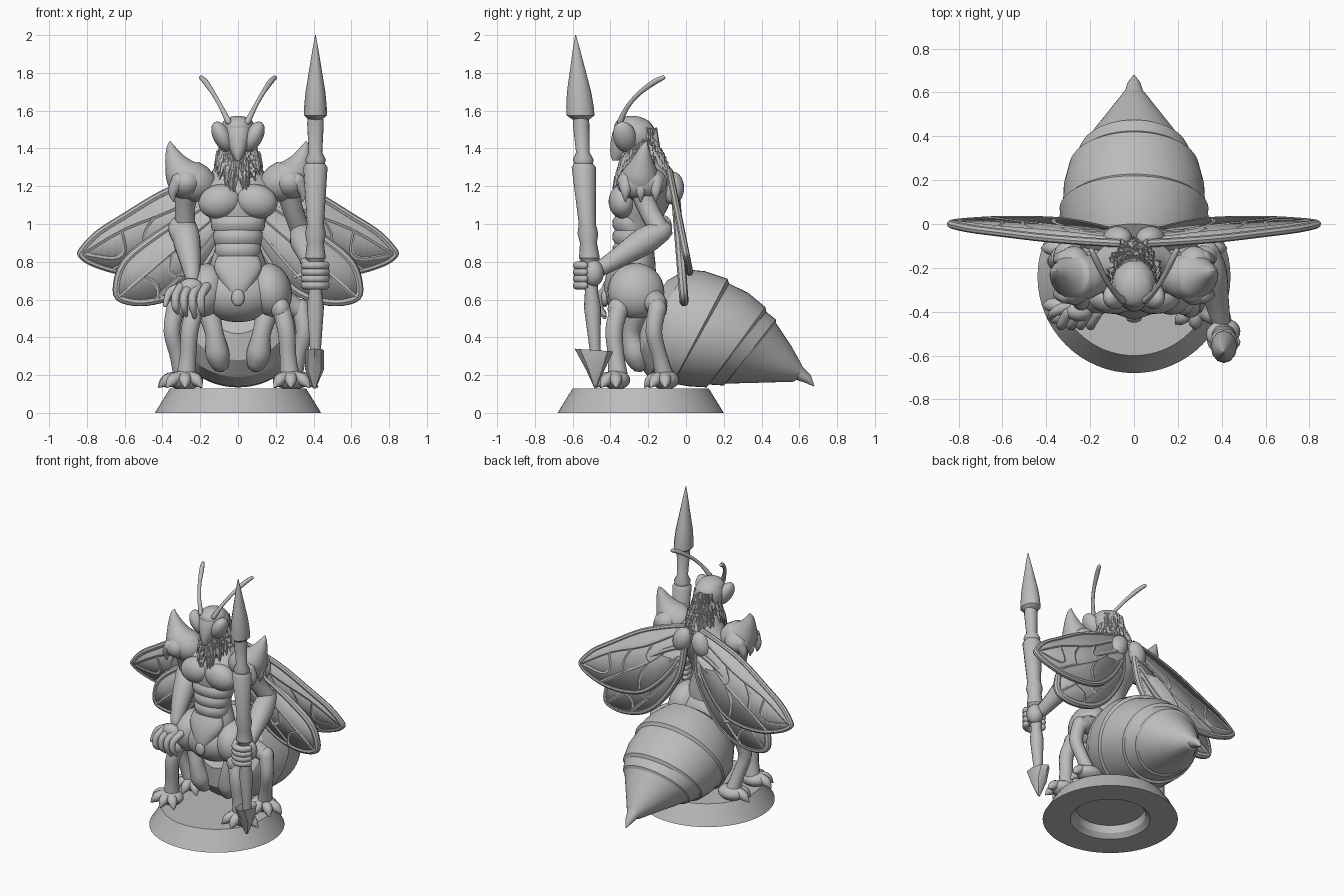
import bpy
import bmesh
import math
import random
from mathutils import Vector, Matrix, Euler

random.seed(4)
default_cube = bpy.data.objects.get("Cube")
if default_cube:
    bpy.data.objects.remove(default_cube, do_unlink=True)

grey = bpy.data.materials.new("plain grey")
grey.use_nodes = True
grey.diffuse_color = (0.5, 0.5, 0.5, 1)
grey.node_tree.nodes["Principled BSDF"].inputs["Base Color"].default_value = (0.5, 0.5, 0.5, 1)


def finish(name, bm, angle=40):
    bmesh.ops.recalc_face_normals(bm, faces=bm.faces)
    mesh = bpy.data.meshes.new(name)
    bm.to_mesh(mesh)
    bm.free()
    mesh.materials.append(grey)
    for poly in mesh.polygons:
        poly.use_smooth = True
    mesh.set_sharp_from_angle(angle=math.radians(angle))
    obj = bpy.data.objects.new(name, mesh)
    bpy.context.collection.objects.link(obj)
    return obj


def blob(name, loc, size, rot=(0, 0, 0)):
    """Ellipsoid with rotation in degrees."""
    bm = bmesh.new()
    turn = Euler([math.radians(a) for a in rot])
    bmesh.ops.create_uvsphere(bm, u_segments=24, v_segments=14, radius=1,
                              matrix=Matrix.LocRotScale(Vector(loc), turn, Vector(size)))
    return finish(name, bm)


def spline(pts, steps):
    """Catmull-Rom through tuples of any length."""
    out = []
    for i in range(len(pts) - 1):
        a, b, c, d = (pts[max(0, min(len(pts) - 1, i + k))] for k in (-1, 0, 1, 2))
        for s in range(steps):
            t = s / steps
            out.append(tuple(q + t / 2 * (r - p + t * (2 * p - 5 * q + 4 * r - e + t * (3 * (q - r) + e - p)))
                             for p, q, r, e in zip(a, b, c, d)))
    return out + [tuple(pts[-1])]


def skin(name, rings, angle=40):
    bm = bmesh.new()
    loops = [[bm.verts.new(p) for p in ring] for ring in rings]
    n = len(loops[0])
    for low, high in zip(loops, loops[1:]):
        for i in range(n):
            j = (i + 1) % n
            bm.faces.new((low[i], low[j], high[j], high[i]))
    bm.faces.new(loops[0])
    bm.faces.new(loops[-1])
    return finish(name, bm, angle)


def loft(name, rows, steps=1, sides=32, x=0, angle=40):
    """Rows give front y and z, back y and z, and half width."""
    rings = []
    for ya, za, yb, zb, w in spline(rows, steps):
        rings.append([(x + w * math.cos(t), (ya + yb) / 2 + (ya - yb) / 2 * math.sin(t),
                       (za + zb) / 2 + (za - zb) / 2 * math.sin(t))
                      for t in (math.tau * k / sides for k in range(sides))])
    return skin(name, rings, angle)


def tube(name, pts, steps=4, sides=12, rounded=True):
    """Tapered limb along points (x, y, z, radius) with rounded ends."""
    path = [(Vector(p[:3]), p[3]) for p in spline(pts, steps)]
    if rounded:
        for _ in range(2):
            (p, r), q = path[0], path[1][0]
            d = (p - q).normalized()
            path = [(p + d * r * 0.9, r * 0.1), (p + d * r * 0.6, r * 0.7)] + path
            path.reverse()
    side = None
    rings = []
    for i, (p, r) in enumerate(path):
        d = (path[min(i + 1, len(path) - 1)][0] - path[max(i - 1, 0)][0]).normalized()
        if side is None:
            side = d.orthogonal()
        side = (side - d * side.dot(d)).normalized()
        other = d.cross(side)
        rings.append([p + r * (side * math.cos(t) + other * math.sin(t))
                      for t in (math.tau * k / sides for k in range(sides))])
    return skin(name, rings)


# Round stand with a hollow underside
stand = [(0.22, 0.08), (0.23, 0.03), (0.26, 0.0), (0.44, 0.0), (0.36, 0.13)]
loft("stand", [(-0.24 - r, z, -0.24 + r, z, r) for r, z in stand], sides=64, angle=25)

# Ringed abdomen ending in a sting
loft("abdomen", [
    (-.1, .7, -.28, .42, .15), (0, .76, -.27, .28, .27), (.1, .75, -.2, .19, .32),
    (.22, .71, -.08, .14, .34), (.228, .685, -.07, .155, .325), (.33, .635, .02, .14, .32),
    (.42, .56, .11, .135, .295), (.425, .535, .12, .15, .28), (.475, .495, .2, .145, .245),
    (.477, .475, .21, .155, .23), (.56, .35, .4, .16, .13), (.61, .26, .57, .165, .055),
    (.62, .24, .585, .175, .042), (.66, .2, .63, .16, .028), (.68, .145, .675, .14, .004)],
    sides=48, angle=25)

# Torso, chest and belly plates
loft("torso", [
    (-.34, .55, -.16, .55, .12), (-.38, .76, -.16, .76, .15), (-.36, .9, -.17, .9, .115),
    (-.37, 1.0, -.14, 1.0, .14), (-.38, 1.1, -.09, 1.1, .185), (-.36, 1.2, -.06, 1.2, .2),
    (-.32, 1.27, -.08, 1.27, .14), (-.32, 1.42, -.17, 1.42, .08)], steps=4)
blob("pelvis", (0, -.27, .63), (.21, .155, .15))
for top, wide in ((1.04, .143), (.97, .13), (.9, .123)):
    loft("belly_plate", [(-.375, top, -.2, top, wide - .005), (-.388, top - .02, -.2, top - .02, wide),
                         (-.39, top - .05, -.2, top - .05, wide), (-.375, top - .075, -.2, top - .075, wide - .007)])
loft("belly_shield", [(-.42, .58, -.36, .58, .02), (-.435, .66, -.33, .66, .07),
                      (-.415, .76, -.3, .76, .125), (-.38, .83, -.3, .83, .11)], steps=3)
blob("belly_gem", (0, -.43, .61), (.035, .02, .045))

# Head
blob("skull", (0, -.27, 1.47), (.1, .11, .1))
blob("brow", (0, -.285, 1.515), (.088, .095, .058))
loft("face", [(-.365, 1.54, -.3, 1.54, .06), (-.39, 1.48, -.3, 1.48, .06), (-.4, 1.42, -.3, 1.41, .05),
              (-.4, 1.37, -.32, 1.36, .03), (-.39, 1.335, -.36, 1.335, .01)], steps=3)

# Neck fur, with a pointed bib in front
fur = bmesh.new()
blob("fur_bib", (0, -.3, 1.3), (.09, .05, .1))
for _ in range(520):
    turn = random.uniform(0, math.tau)
    out = Vector((math.cos(turn), math.sin(turn), 0))
    front = out.y < 0
    z = random.uniform(1.2, 1.41 if front else 1.47)
    reach = 0.08 + max(0, 1.42 - z) * (0.3 if front else 0.45)
    if abs(out.x * reach) > (z - 1.14) * 0.7:
        continue
    aim = (out * 0.35 + Vector((0, 0, -1))).to_track_quat('Z', 'Y')
    spot = Vector((0, -.235, z)) + out * reach
    bmesh.ops.create_cone(fur, cap_ends=True, segments=5, radius1=0.016, radius2=0.001, depth=0.08,
                          matrix=Matrix.LocRotScale(spot, aim, None))
finish("neck_fur", fur)


def wing(name, outline, base, lean, thickness, veins, s):
    """Leaning membrane with a raised rim and veins."""
    def place(x, z):
        return (s * x, base + (0.84 - z) * lean, z)
    edge = spline(outline + outline[:1], 4)
    bm = bmesh.new()
    bm.faces.new([bm.verts.new(place(*p)) for p in edge[:-1]])
    bmesh.ops.triangulate(bm, faces=bm.faces)
    membrane = finish(name, bm)
    thick = membrane.modifiers.new("thickness", 'SOLIDIFY')
    thick.thickness = thickness
    thick.offset = 0
    radius = thickness / 2 + 0.004
    tube(name + "_rim", [place(*p) + (radius,) for p in edge], 1, 8, False)
    for vein in veins:
        tube(name + "_vein", [place(*p) + (radius,) for p in vein], 3, 8)


fore = [(.06, 1.28), (.2, 1.24), (.4, 1.16), (.6, 1.04), (.74, .95), (.825, .86), (.825, .83),
        (.76, .79), (.62, .75), (.45, .75), (.3, .8), (.15, .95), (.06, 1.12)]
fore_veins = [[(.08, 1.24), (.35, 1.08), (.6, .98), (.82, .85)], [(.08, 1.18), (.3, .98), (.5, .86), (.66, .76)],
              [(.45, 1.04), (.5, .95), (.5, .86)], [(.62, .97), (.6, .86), (.66, .82), (.8, .84)],
              [(.3, 1.1), (.33, 1.02), (.3, .98)], [(.3, .98), (.36, .88), (.36, .79)]]
hind = [(.05, 1.15), (.2, 1.08), (.45, .92), (.6, .79), (.64, .65), (.6, .6),
        (.48, .59), (.33, .635), (.2, .75), (.08, .95)]
hind_veins = [[(.08, 1.08), (.35, .85), (.62, .62)], [(.08, 1.0), (.28, .76), (.44, .6)],
              [(.35, .85), (.36, .75), (.3, .72)], [(.5, .72), (.43, .68), (.42, .6)]]

for s in (-1, 1):
    side = "left_" if s > 0 else "right_"
    # Face features and antennae
    blob(side + "eye", (s * .083, -.325, 1.462), (.048, .062, .088), (12, s * 28, 0))
    tube(side + "antenna", [(s * .05, -.35, 1.54, .017), (s * .09, -.31, 1.62, .012), (s * .13, -.25, 1.69, .012),
                            (s * .17, -.17, 1.75, .015), (s * .195, -.12, 1.775, .012)])
    # Wings
    wing(side + "forewing", fore, 0, .2, .03, fore_veins, s)
    wing(side + "hindwing", hind, -.03, .08, .04, hind_veins, s)
    blob(side + "wing_root", (s * .075, -.07, 1.19), (.065, .06, .09), (0, s * -20, 0))
    # Chest and horned shoulder guard
    blob(side + "breast", (s * .095, -.335, 1.12), (.115, .075, .09), (0, s * 12, 0))
    tube(side + "shoulder_horn", [(s * .2, -.24, 1.21, .1), (s * .28, -.24, 1.25, .105), (s * .33, -.23, 1.33, .06),
                                  (s * .355, -.22, 1.4, .026), (s * .36, -.21, 1.43, .008)], sides=20)
    blob(side + "shoulder_guard", (s * .275, -.235, 1.22), (.095, .135, .09), (0, s * 25, 0))
    for y in (-.32, -.24, -.16):
        tube(side + "guard_point", [(s * .31, y, 1.23, .045), (s * .345, y, 1.17, .026), (s * .34, y, 1.12, .005)])
    # Thighs and four legs
    blob(side + "thigh", (s * .17, -.265, .645), (.115, .15, .148), (0, s * -10, 0))
    tube(side + "front_shin", [(s * .225, -.35, .56, .05), (s * .255, -.38, .44, .048), (s * .265, -.37, .3, .045),
                               (s * .275, -.36, .19, .055)])
    blob(side + "front_knee", (s * .225, -.36, .55), (.05, .055, .06))
    tube(side + "back_thigh", [(s * .16, -.2, .6, .08), (s * .26, -.16, .58, .06), (s * .33, -.15, .54, .05)])
    tube(side + "back_shin", [(s * .33, -.15, .56, .05), (s * .35, -.17, .43, .045), (s * .32, -.14, .3, .042),
                              (s * .29, -.11, .18, .052)])
    tube(side + "inner_leg", [(s * .15, -.27, .52, .06), (s * .125, -.29, .42, .05), (s * .11, -.27, .32, .065),
                              (s * .095, -.25, .26, .05)])
    for name, fx, fy in (("front_foot", .28, -.37), ("back_foot", .285, -.11)):
        blob(side + name, (s * fx, fy, .175), (.095, .075, .052))
        for turn in (-130, -90, -45, 0):
            dx, dy = math.cos(math.radians(turn)), math.sin(math.radians(turn))
            tube(side + name + "_toe", [(s * (fx + k * dx), fy + k * dy * .8, z, r) for k, z, r in
                                        ((.03, .185, .036), (.08, .18, .033), (.11, .16, .026), (.135, .138, .006))])

# Left arm reaching to the spear
tube("left_upper_arm", [(.26, -.24, 1.2, .07), (.29, -.2, 1.08, .055), (.33, -.14, .97, .055)])
tube("left_forearm", [(.33, -.12, .965, .055), (.35, -.22, .91, .075), (.38, -.36, .82, .055), (.4, -.46, .76, .042)])
blob("left_palm", (.43, -.49, .74), (.055, .055, .07))
for k in range(4):
    z = .675 + k * .035
    tube("left_finger", [(.41 + .058 * math.cos(a), -.52 + .058 * math.sin(a), z, .022)
                         for a in (-.3, -1.1, -1.9, -2.7, -3.5)])
tube("left_thumb", [(.39, -.46, .79, .026), (.35, -.5, .8, .022), (.37, -.56, .79, .016)])

# Right arm resting on the knee
tube("right_upper_arm", [(-.26, -.24, 1.2, .07), (-.28, -.2, 1.1, .055), (-.28, -.16, 1.0, .055)])
tube("right_forearm", [(-.28, -.14, .99, .06), (-.275, -.2, .93, .075), (-.255, -.29, .82, .06), (-.24, -.36, .71, .038)])
tube("right_cuff", [(-.3, -.12, 1.0, .05), (-.31, -.16, .97, .06), (-.27, -.24, .88, .05)])
blob("right_palm", (-.25, -.39, .655), (.07, .05, .06), (30, 0, 0))
for k in range(4):
    x = -.32 + k * .045
    tube("right_finger", [(x + .02, -.4, .67, .025), (x - .01, -.455, .62, .022),
                          (x - .01, -.46, .56, .02), (x, -.43, .505 + abs(k - 2) * .012, .01)])
tube("right_thumb", [(-.29, -.37, .67, .026), (-.36, -.4, .64, .022), (-.385, -.43, .57, .012)])


# Spear: shaft, blade and barbed foot
def spear_part(name, profile, sides, flat=1):
    rows = []
    for z, r in profile:
        y = -.47 - (z - .15) * .062
        rows.append((y - r, z, y + r, z, r * flat))
    return loft(name, rows, sides=sides, x=.41)


spear_part("spear_shaft", [(.22, .03), (.35, .03), (.56, .045), (.64, .035), (.8, .04), (.82, .055), (.9, .045),
                           (.95, .055), (1.0, .045), (1.3, .064), (1.32, .05), (1.34, .055), (1.38, .036),
                           (1.53, .044), (1.57, .04)], 16)
spear_part("spear_blade", [(1.55, .04), (1.575, .074), (1.62, .073), (1.7, .064), (1.78, .048), (1.86, .032),
                           (1.94, .016), (2.0, .002)], 12, .82)
loft("spear_barb", [(-.485, .13, -.475, .13, .008), (-.53, .23, -.43, .23, .05), (-.59, .34, -.385, .325, .05),
                    (-.51, .28, -.45, .28, .03)], sides=8, x=.405)
